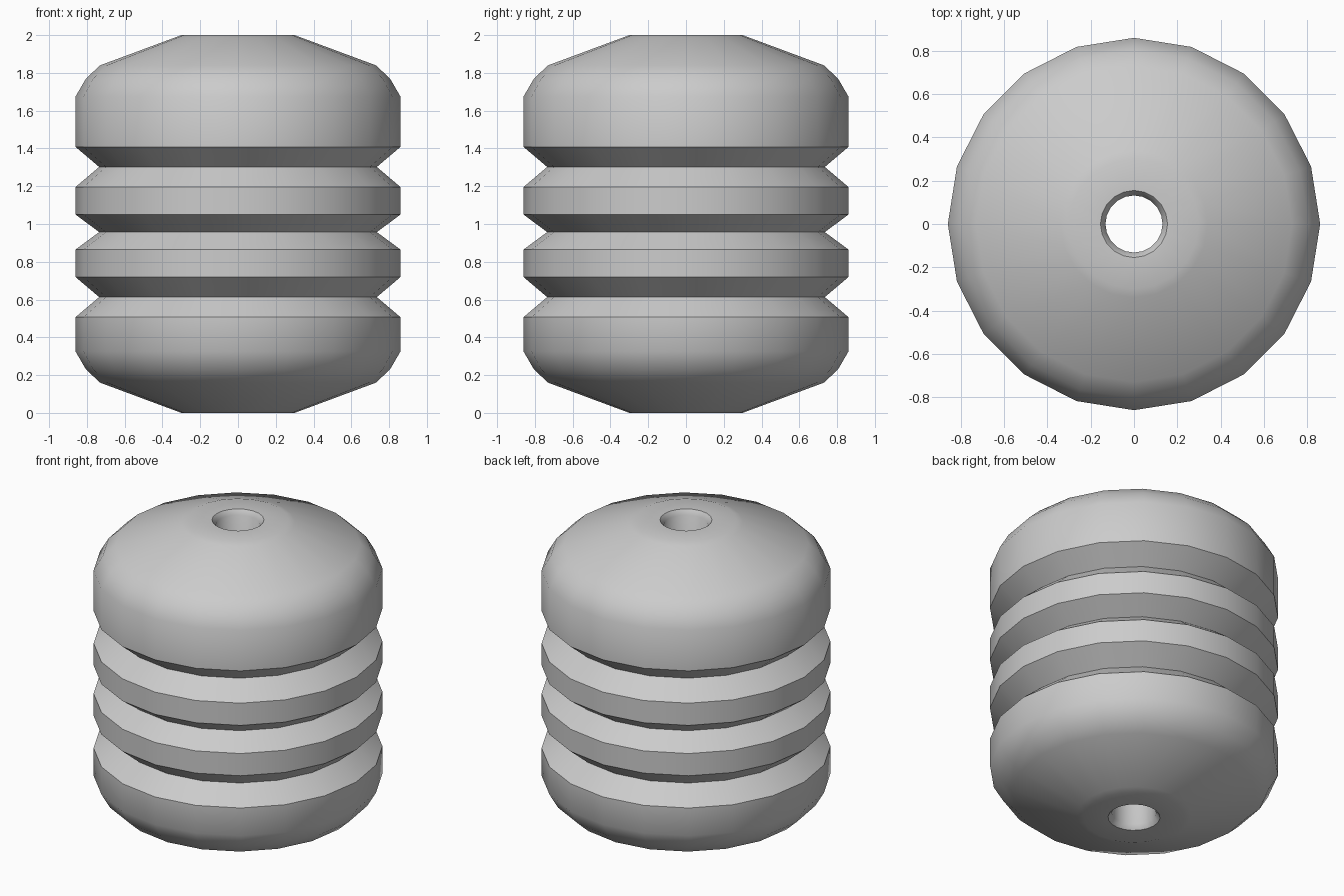
import bpy
import bmesh
import math

cube = bpy.data.objects.get("Cube")
if cube:
    bpy.data.objects.remove(cube, do_unlink=True)

SIDES = 20
RIM, GROOVE, BORE = 0.86, 0.735, 0.132

# Material
grey = bpy.data.materials.new("plain_grey")
grey.use_nodes = True
colour = (0.6, 0.6, 0.6, 1)
grey.diffuse_color = colour
grey.node_tree.nodes["Principled BSDF"].inputs["Base Color"].default_value = colour

# Domed end: bore chamfer, flat ring, cone and rounded shoulder (radius, depth from end)
end = [(BORE, 0.03), (0.155, 0), (0.3, 0), (0.34, 0.015),
       (0.73, 0.16), (0.805, 0.23), (RIM, 0.325)]

# Three V grooves (lower edge, tip, upper edge)
grooves = [(0.507, 0.613, 0.719), (0.865, 0.957, 1.05), (1.196, 1.302, 1.408)]

profile = list(end)
for low, tip, high in grooves:
    profile += [(RIM, low), (GROOVE, tip), (RIM, high)]
profile += [(r, 2 - d) for r, d in reversed(end)]

# Revolve the closed profile, so the bore is part of the surface
bm = bmesh.new()
rings = []
for i in range(SIDES):
    a = math.tau * i / SIDES
    rings.append([bm.verts.new((r * math.cos(a), r * math.sin(a), z)) for r, z in profile])
for i, ring in enumerate(rings):
    after = rings[(i + 1) % SIDES]
    for j in range(len(profile)):
        k = (j + 1) % len(profile)
        bm.faces.new((ring[j], after[j], after[k], ring[k]))
bmesh.ops.recalc_face_normals(bm, faces=bm.faces)

mesh = bpy.data.meshes.new("grooved_body")
bm.to_mesh(mesh)
bm.free()
mesh.materials.append(grey)
body = bpy.data.objects.new("grooved_body", mesh)
bpy.context.collection.objects.link(body)

# Smooth shoulders, sharp groove edges
bpy.ops.object.select_all(action='DESELECT')
body.select_set(True)
bpy.context.view_layer.objects.active = body
bpy.ops.object.shade_smooth_by_angle(angle=math.radians(40))
